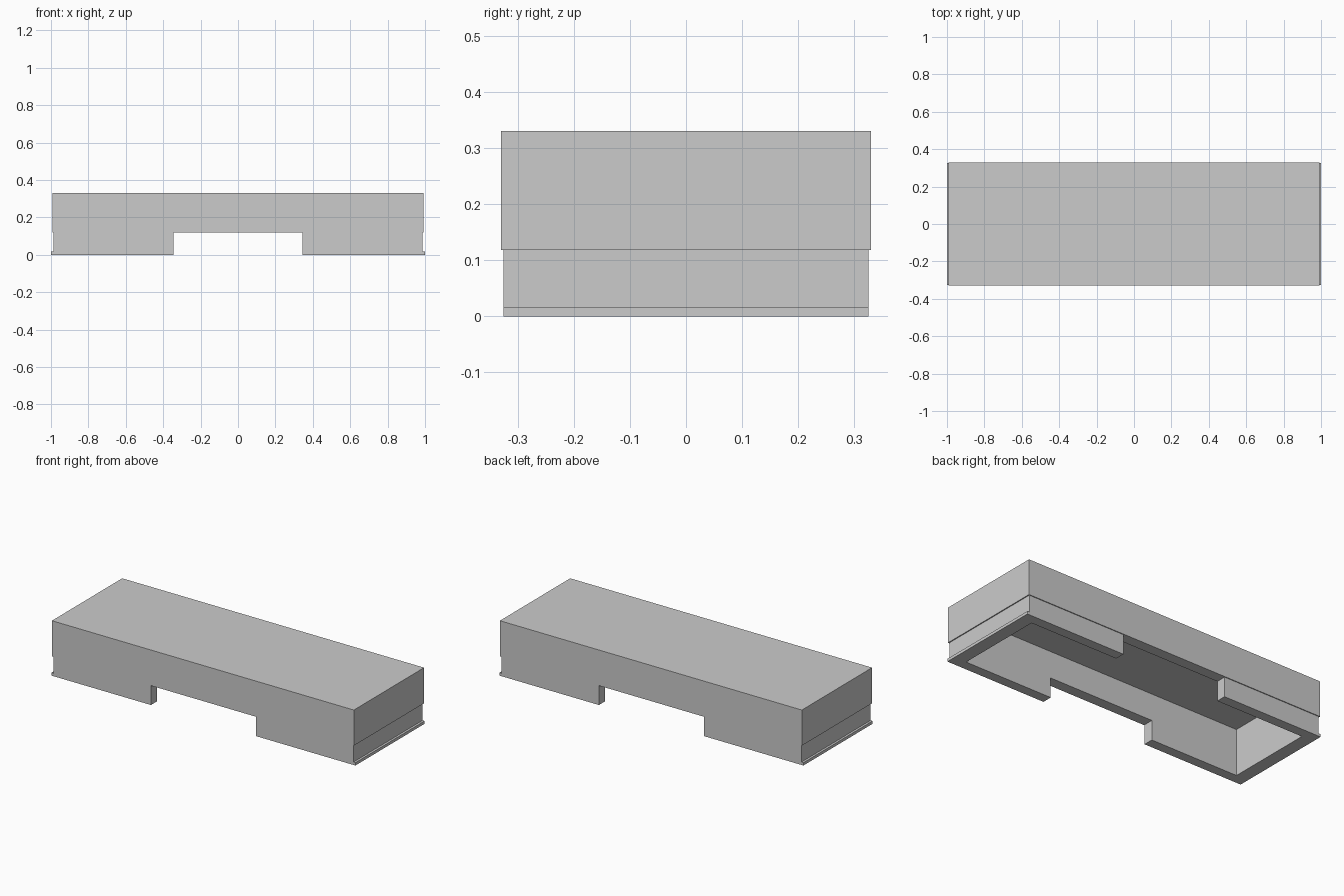
import bpy
import bmesh

default = bpy.data.objects.get("Cube")
if default:
    bpy.data.objects.remove(default, do_unlink=True)

# Single grey plastic
grey = bpy.data.materials.new("light_grey")
grey.use_nodes = True
colour = (0.6, 0.6, 0.6, 1)
grey.diffuse_color = colour
grey.node_tree.nodes["Principled BSDF"].inputs["Base Color"].default_value = colour

TOP, STEP, LIP = 0.33, 0.118, 0.017      # heights
CEILING = 0.277                          # underside of the top plate
HX, HY = 0.993, 0.33                     # upper body half sizes
SX, SY = 0.987, 0.325                    # recessed skirt half sizes
IX, IY = 0.922, 0.266                    # cavity half sizes
NOTCH = 0.345                            # half width of side notches


def box(name, x, y, z):
    """Box spanning the given (min, max) ranges."""
    bm = bmesh.new()
    bmesh.ops.create_cube(bm, size=1)
    for v in bm.verts:
        v.co = [r[0] if c < 0 else r[1] for c, r in zip(v.co, (x, y, z))]
    mesh = bpy.data.meshes.new(name)
    bm.to_mesh(mesh)
    bm.free()
    mesh.materials.append(grey)
    obj = bpy.data.objects.new(name, mesh)
    bpy.context.collection.objects.link(obj)
    return obj


def boolean(target, other, operation):
    """Apply the other box to the target, then discard it."""
    mod = target.modifiers.new(operation.lower(), 'BOOLEAN')
    mod.operation, mod.solver, mod.object = operation, 'EXACT', other
    bpy.context.view_layer.objects.active = target
    bpy.ops.object.modifier_apply(modifier=mod.name)
    bpy.data.objects.remove(other, do_unlink=True)


# Upper body, recessed skirt and the snap lip at both ends
cover = box("cover", (-HX, HX), (-HY, HY), (STEP, TOP))
boolean(cover, box("skirt", (-SX, SX), (-SY, SY), (0, STEP + 0.05)), 'UNION')
boolean(cover, box("end_lip", (-1, 1), (-SY, SY), (0, LIP)), 'UNION')

# Hollow inside, open at the bottom
boolean(cover, box("cavity", (-IX, IX), (-IY, IY), (-0.1, CEILING)), 'DIFFERENCE')

# Notch through the front and back walls
boolean(cover, box("notch", (-NOTCH, NOTCH), (-1, 1), (-0.1, STEP)), 'DIFFERENCE')
